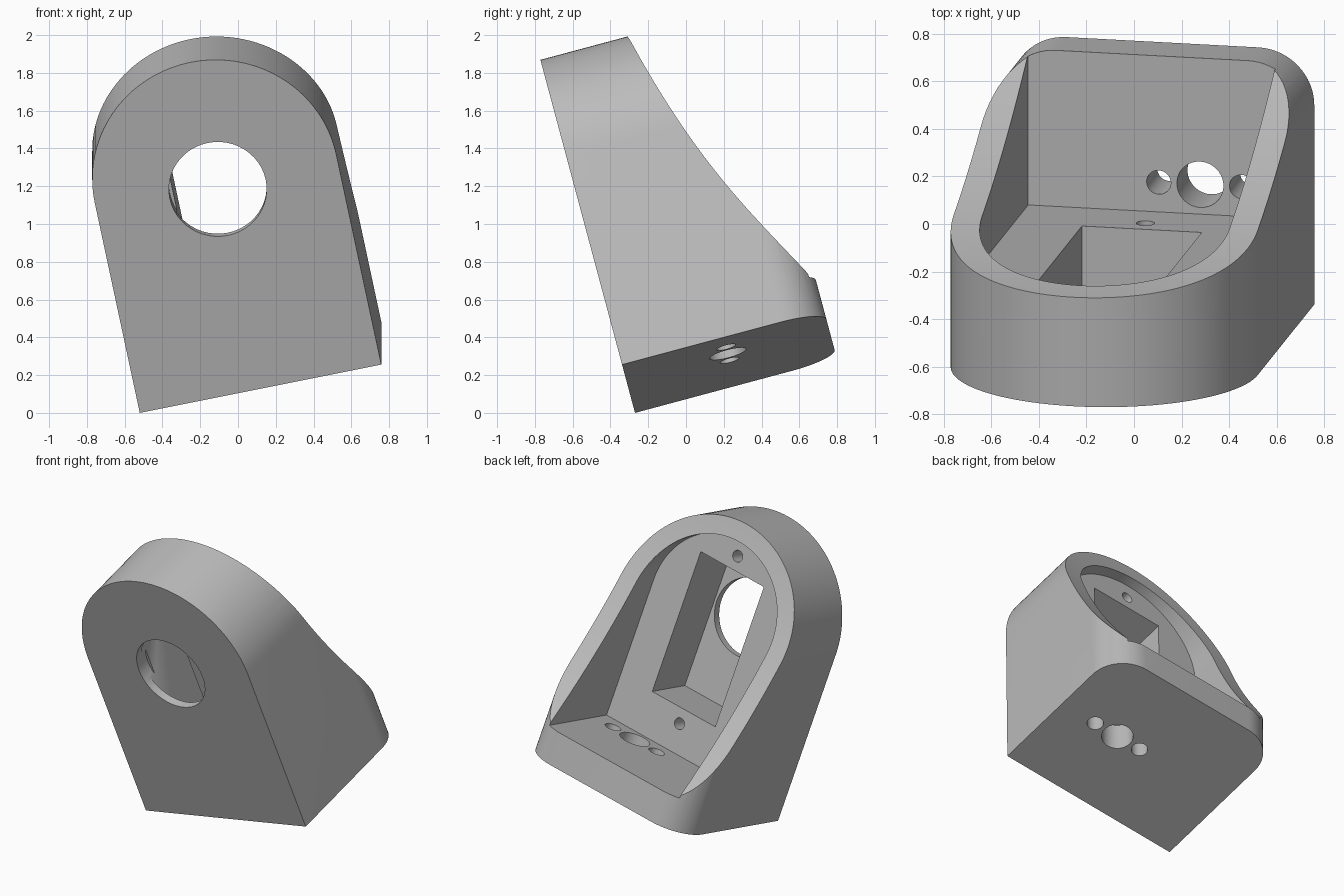
import bpy, bmesh, math
from mathutils import Matrix, Vector

cube = bpy.data.objects.get("Cube")
if cube:
    bpy.data.objects.remove(cube, do_unlink=True)

# Bracket dimensions: x across, y depth from the front face, z up the plate
R = 0.653          # half width and arch radius
ARCH = 1.174       # height of the arch centre
DEPTH = 1.107
WALL = 0.122
FLOOR = 0.22
PLATE = 0.427
CORNER = 0.24


def arc(cx, cy, r, start, end, n):
    angles = [math.radians(start + (end - start) * i / n) for i in range(n + 1)]
    return [(cx + r * math.cos(t), cy + r * math.sin(t)) for t in angles]


def prism(name, outline, axis, low, high):
    """Extrude a 2D outline along x, y or z from low to high."""
    place = {"x": lambda p: (low, p[0], p[1]),
             "y": lambda p: (p[0], low, p[1]),
             "z": lambda p: (p[0], p[1], low)}[axis]
    bm = bmesh.new()
    face = bm.faces.new([bm.verts.new(place(p)) for p in outline])
    grown = bmesh.ops.extrude_face_region(bm, geom=[face])["geom"]
    shift = Vector([high - low if a == axis else 0 for a in "xyz"])
    bmesh.ops.translate(bm, vec=shift, verts=[v for v in grown if isinstance(v, bmesh.types.BMVert)])
    bmesh.ops.recalc_face_normals(bm, faces=bm.faces)
    mesh = bpy.data.meshes.new(name)
    bm.to_mesh(mesh)
    bm.free()
    obj = bpy.data.objects.new(name, mesh)
    bpy.context.collection.objects.link(obj)
    return obj


def rectangle(x0, x1, z0, z1):
    return [(x0, z0), (x1, z0), (x1, z1), (x0, z1)]


def hole(x, y, r, axis, low, high):
    return prism("hole_cutter", arc(x, y, r, 0, 360, 48)[:-1], axis, low, high)


def rim_depth(z):
    t = R + ARCH - z
    return 0.475 + 0.14 * t + 0.15 * t * t


# Arched body
bracket = prism("servo_bracket", [(-R, 0), (R, 0)] + arc(0, ARCH, R, 0, 180, 64), "y", 0, DEPTH)

# Side profile with a swept rim, and base plan with rounded rear corners
top = R + ARCH + 0.1
levels = [FLOOR + (top - FLOOR) * i / 32 for i in range(33)]
side = [(-0.1, -0.1), (DEPTH + 0.1, -0.1), (DEPTH + 0.1, FLOOR)]
side += [(rim_depth(z), z) for z in levels] + [(-0.1, top)]
plan = [(-R - 0.001, -0.1), (R + 0.001, -0.1)]
plan += arc(R - CORNER, DEPTH - CORNER, CORNER, 0, 90, 16)
plan += arc(CORNER - R, DEPTH - CORNER, CORNER, 90, 180, 16)
steps = [("INTERSECT", prism("side_profile", side, "x", -1, 1)),
         ("INTERSECT", prism("base_plan", plan, "z", -0.1, 2.2))]

# Arched cavity, open at the back
inner = R - WALL
cavity = [(-inner, FLOOR), (inner, FLOOR)] + arc(0, ARCH, inner, 0, 180, 64)
cutters = [prism("cavity", cavity, "y", PLATE, DEPTH + 0.2)]

# Motor pocket, round front opening and two blind screw holes
cutters.append(prism("pocket", rectangle(-0.24, 0.275, 0.51, 1.495), "y", 0.055, PLATE + 0.1))
cutters.append(hole(0, 1.117, 0.259, "y", -0.1, 0.1))
for z in (0.41, 1.59):
    cutters.append(hole(0.012, z, 0.038, "y", 0.15, PLATE + 0.1))

# Shaft hole and two screw holes through the floor
for x, r in ((0.03, 0.052), (0.208, 0.1), (0.386, 0.052)):
    cutters.append(hole(x, 0.556, r, "z", -0.1, FLOOR + 0.1))

steps += [("DIFFERENCE", c) for c in cutters]
for operation, cutter in steps:
    cutter.hide_render = True
    mod = bracket.modifiers.new(cutter.name, "BOOLEAN")
    mod.operation = operation
    mod.solver = "EXACT"
    mod.object = cutter

# Bake the cuts and remove the cutters
bpy.context.view_layer.update()
graph = bpy.context.evaluated_depsgraph_get()
result = bpy.data.meshes.new_from_object(bracket.evaluated_get(graph))
bracket.modifiers.clear()
bracket.data = result
for _, cutter in steps:
    bpy.data.objects.remove(cutter, do_unlink=True)

# Tilt the bracket so that it rests on one front corner
tilt = Matrix.Rotation(math.radians(15), 4, "X") @ Matrix.Rotation(math.radians(-11.7), 4, "Y")
corner = Vector((-0.52, -0.27, 0))
result.transform(Matrix.Translation(corner) @ tilt @ Matrix.Translation((R, 0, 0)))

# Plain grey plastic
grey = bpy.data.materials.new("grey_plastic")
grey.use_nodes = True
colour = (0.5, 0.5, 0.5, 1)
grey.diffuse_color = colour
grey.node_tree.nodes["Principled BSDF"].inputs["Base Color"].default_value = colour
result.materials.clear()
result.materials.append(grey)

bpy.ops.object.select_all(action="DESELECT")
bracket.select_set(True)
bpy.context.view_layer.objects.active = bracket
bpy.ops.object.shade_smooth_by_angle(angle=math.radians(30))
